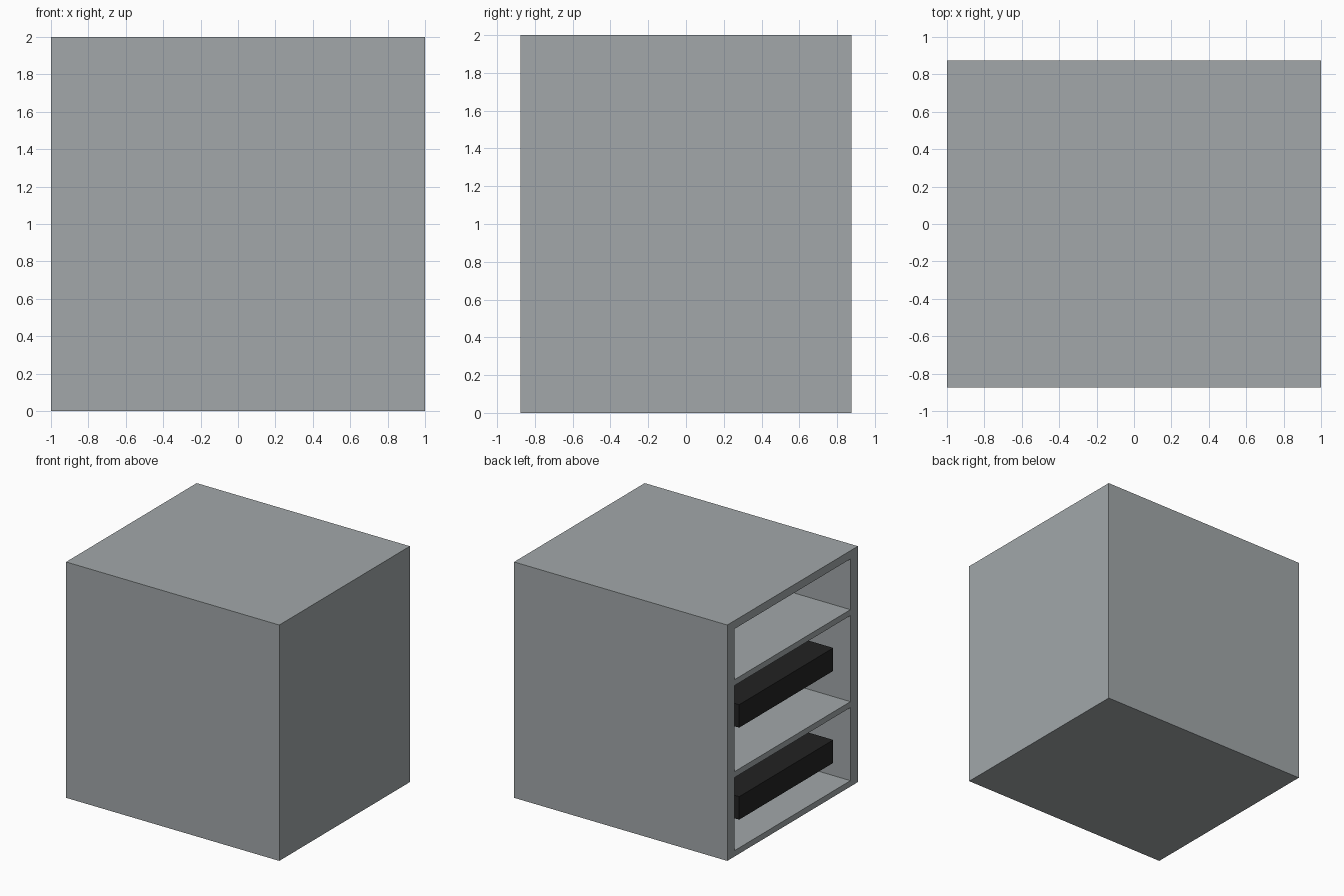
import bpy
import bmesh
from mathutils import Matrix, Vector

default_cube = bpy.data.objects.get("Cube")
if default_cube:
    bpy.data.objects.remove(default_cube, do_unlink=True)


def make_material(name, rgb):
    mat = bpy.data.materials.new(name)
    color = (*rgb, 1.0)
    mat.diffuse_color = color
    mat.use_nodes = True
    bsdf = next(n for n in mat.node_tree.nodes if n.type == 'BSDF_PRINCIPLED')
    bsdf.inputs["Base Color"].default_value = color
    return mat


def make_box(name, low, high, mat):
    """Box between two opposite corners."""
    low, high = Vector(low), Vector(high)
    bm = bmesh.new()
    bmesh.ops.create_cube(bm, size=1, matrix=Matrix.Translation((low + high) / 2)
                          @ Matrix.Diagonal((*(high - low), 1)))
    mesh = bpy.data.meshes.new(name)
    bm.to_mesh(mesh)
    bm.free()
    mesh.materials.append(mat)
    obj = bpy.data.objects.new(name, mesh)
    bpy.context.collection.objects.link(obj)
    return obj


grey = make_material("cool grey", (0.36, 0.39, 0.40))
black = make_material("soft black", (0.016, 0.016, 0.016))

HALF_DEPTH = 0.875
SIDE_WALL = 0.1
BACK_INNER = 0.93

# Cabinet body, closed on every side but -x
cabinet = make_box("cabinet", (-1, -HALF_DEPTH, 0), (1, HALF_DEPTH, 2), grey)

# Three open compartments, leaving two shelves between them
inner = HALF_DEPTH - SIDE_WALL
for floor, ceiling in ((0.05, 0.67), (0.72, 1.45), (1.50, 1.93)):
    cutter = make_box("compartment_cutter", (-1.2, -inner, floor),
                      (BACK_INNER, inner, ceiling), grey)
    cutter.hide_render = True
    cut = cabinet.modifiers.new("compartment", 'BOOLEAN')
    cut.operation = 'DIFFERENCE'
    cut.solver = 'EXACT'
    cut.object = cutter

# Apply the cuts and drop the cutters
graph = bpy.context.evaluated_depsgraph_get()
cabinet_mesh = bpy.data.meshes.new_from_object(cabinet.evaluated_get(graph))
cutters = [m.object for m in cabinet.modifiers]
cabinet.modifiers.clear()
cabinet.data = cabinet_mesh
for cutter in cutters:
    bpy.data.objects.remove(cutter, do_unlink=True)

# Black units held by the back panel in the two lower compartments
for name, bottom in (("lower_unit", 0.24), ("upper_unit", 1.02)):
    make_box(name, (-0.94, -0.63, bottom), (BACK_INNER, 0.63, bottom + 0.195), black)
